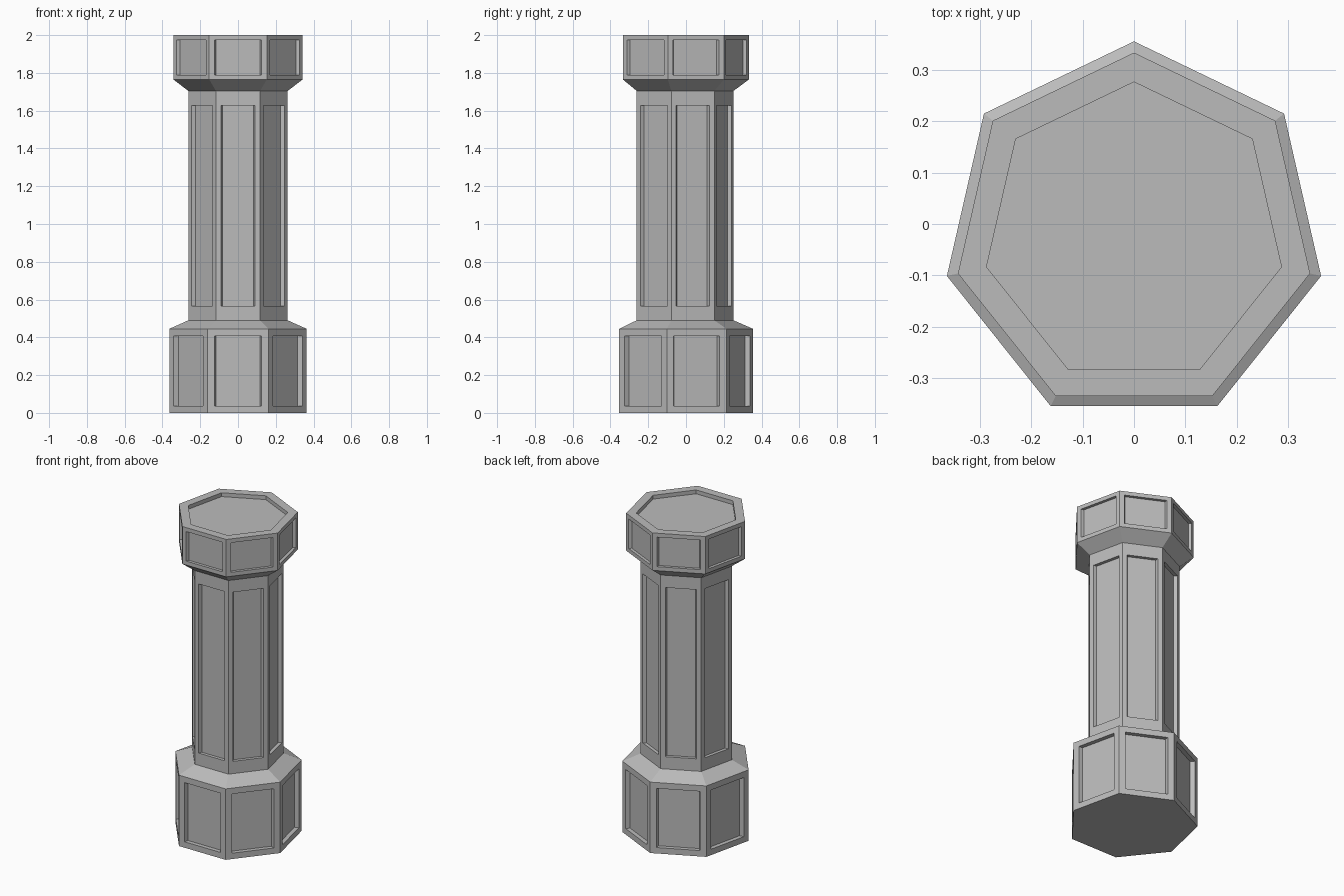
import bpy, bmesh, math
from mathutils import Vector

if "Cube" in bpy.data.objects:
    bpy.data.objects.remove(bpy.data.objects["Cube"])

SIDES = 7
CY = -0.018  # heptagon centre, so that its bounds are centred on y = 0

stone = bpy.data.materials.new("grey stone")
stone.diffuse_color = (0.5, 0.5, 0.5, 1)
stone.use_nodes = True
stone.node_tree.nodes["Principled BSDF"].inputs["Base Color"].default_value = stone.diffuse_color


def ring(bm, r, z):
    # Heptagon with one corner pointing to the back
    pts = []
    for i in range(SIDES):
        a = math.pi / 2 + i * math.tau / SIDES
        pts.append(bm.verts.new((r * math.cos(a), CY + r * math.sin(a), z)))
    return pts


def bridge(bm, low, high):
    n = len(low)
    for i in range(n):
        j = (i + 1) % n
        bm.faces.new((low[i], low[j], high[j], high[i]))


def panelled_band(bm, low, high, side, margin, depth, taper=0.008):
    # Each wall gets a sunken rectangular panel
    for i in range(SIDES):
        j = (i + 1) % SIDES
        outer = [low[i], low[j], high[j], high[i]]
        a, b = low[i].co, low[j].co
        along = (b - a).normalized()
        inward = Vector((0, 0, 1)).cross(along)
        z0, z1 = a.z + margin, high[i].co.z - margin

        def rect(s, d):
            p, q = a + along * s + inward * d, b - along * s + inward * d
            return [bm.verts.new((v.x, v.y, z)) for v, z in ((p, z0), (q, z0), (q, z1), (p, z1))]

        rim, floor = rect(side, 0), rect(side + taper, depth)
        bridge(bm, outer, rim)
        bridge(bm, rim, floor)
        bm.faces.new(floor)


def finish(bm, name):
    bmesh.ops.recalc_face_normals(bm, faces=bm.faces)
    mesh = bpy.data.meshes.new(name)
    bm.to_mesh(mesh)
    bm.free()
    mesh.materials.append(stone)
    bpy.context.collection.objects.link(bpy.data.objects.new(name, mesh))


# One continuous column: base, shaft and cap
bm = bmesh.new()
base_low, base_high = ring(bm, 0.373, 0), ring(bm, 0.373, 0.445)
shaft_low, shaft_high = ring(bm, 0.27, 0.49), ring(bm, 0.27, 1.705)
cap_low, cap_high = ring(bm, 0.351, 1.765), ring(bm, 0.351, 2.0)

bm.faces.new(base_low)
panelled_band(bm, base_low, base_high, 0.037, 0.037, 0.026)
bridge(bm, base_high, shaft_low)    # sloped shoulder
panelled_band(bm, shaft_low, shaft_high, 0.027, 0.077, 0.02)
bridge(bm, shaft_high, cap_low)     # flare under the cap
panelled_band(bm, cap_low, cap_high, 0.027, 0.025, 0.018)

# Sunken top of the cap
top_rim, top_floor = ring(bm, 0.294, 2.0), ring(bm, 0.294, 1.976)
bridge(bm, cap_high, top_rim)
bridge(bm, top_rim, top_floor)
bm.faces.new(top_floor)
finish(bm, "column")
